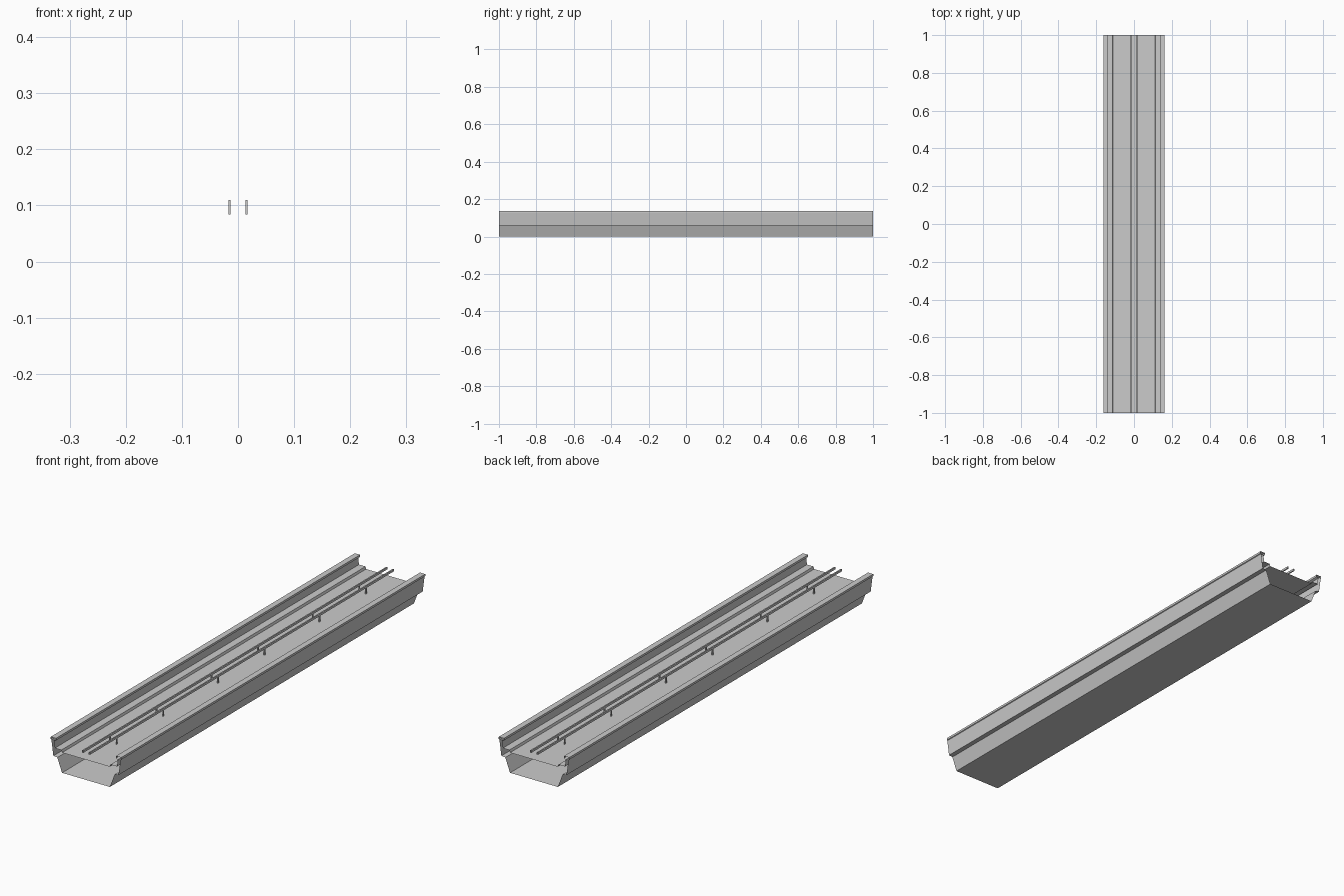
import bpy, bmesh

cube = bpy.data.objects.get("Cube")
if cube:
    bpy.data.objects.remove(cube, do_unlink=True)

HALF_LENGTH = 1.0


def finish(name, bm):
    bmesh.ops.recalc_face_normals(bm, faces=bm.faces)
    mesh = bpy.data.meshes.new(name)
    bm.to_mesh(mesh)
    bm.free()
    obj = bpy.data.objects.new(name, mesh)
    bpy.context.collection.objects.link(obj)
    return obj


def open_tube(name, profile):
    """Sweep a closed x-z profile along y, leaving both ends open."""
    bm = bmesh.new()
    front = [bm.verts.new((x, -HALF_LENGTH, z)) for x, z in profile]
    back = [bm.verts.new((x, HALF_LENGTH, z)) for x, z in profile]
    for i in range(len(profile)):
        j = (i + 1) % len(profile)
        bm.faces.new((front[i], front[j], back[j], back[i]))
    return finish(name, bm)


def box(name, center, size):
    bm = bmesh.new()
    bmesh.ops.create_cube(bm, size=1)
    bmesh.ops.scale(bm, vec=size, verts=bm.verts)
    bmesh.ops.translate(bm, vec=center, verts=bm.verts)
    return finish(name, bm)


# Hollow box girder: half section from the floor, up the web and fascia,
# over the parapet cap, then down to the curb and roadway
half = [
    (0.11, 0.0), (0.132, 0.058), (0.15, 0.06), (0.159, 0.125),
    (0.162, 0.127), (0.162, 0.136), (0.138, 0.136), (0.138, 0.127),
    (0.147, 0.123), (0.143, 0.094), (0.113, 0.094), (0.11, 0.084),
]
open_tube("bridge_girder", half + [(-x, z) for x, z in reversed(half)])

# Median guard rails carried on pairs of posts
RAIL_X = 0.0152
RAIL_WIDTH = 0.0055
for side, label in ((1, "left"), (-1, "right")):
    inner = side * (RAIL_X - RAIL_WIDTH / 2)
    outer = side * (RAIL_X + RAIL_WIDTH / 2)
    open_tube(f"guard_rail_{label}",
              [(inner, 0.109), (outer, 0.109), (outer, 0.118), (inner, 0.118)])
    for bay in (-1, 0, 1):
        for step in (-1, 1):
            y = bay * 2 / 3 + step * 0.153
            box(f"rail_post_{label}", (side * RAIL_X, y, 0.097),
                (0.004, 0.006, 0.026))
